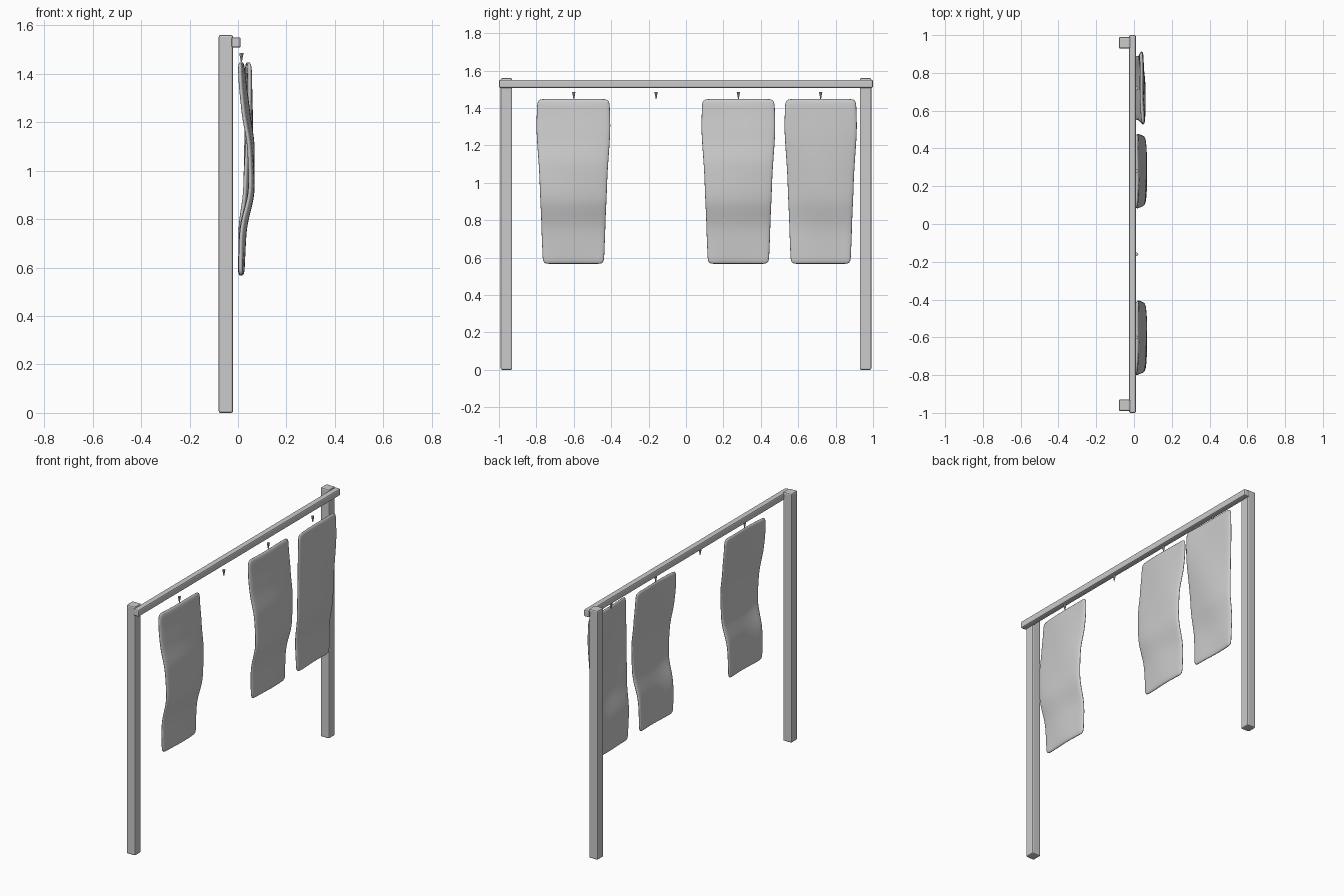
import bpy, bmesh, math

if "Cube" in bpy.data.objects:
    bpy.data.objects.remove(bpy.data.objects["Cube"])


def finish(name, bm):
    bmesh.ops.recalc_face_normals(bm, faces=bm.faces)
    me = bpy.data.meshes.new(name)
    bm.to_mesh(me)
    bm.free()
    ob = bpy.data.objects.new(name, me)
    bpy.context.collection.objects.link(ob)
    return ob


def box(name, lo, hi, bevel):
    bm = bmesh.new()
    bmesh.ops.create_cube(bm, size=1)
    for v in bm.verts:
        for i in range(3):
            v.co[i] = lo[i] if v.co[i] < 0 else hi[i]
    ob = finish(name, bm)
    m = ob.modifiers.new("bevel", "BEVEL")
    m.width, m.segments = bevel, 2
    return ob


def sample(points, z):
    # smooth interpolation through (z, value) pairs listed top to bottom
    for (z0, a), (z1, b) in zip(points, points[1:]):
        if z >= z1 - 1e-6:
            t = (z0 - z) / (z0 - z1)
            t = 0.5 * t + 0.5 * t * t * (3 - 2 * t)
            return a + (b - a) * t
    return points[-1][1]


def hide_panel(name, y, width, profile, twist):
    nu, nv = 8, 16
    half_w = [(1.45, 0.195), (1.3, 0.2), (1.0, 0.182), (0.75, 0.172), (0.565, 0.165)]
    bm = bmesh.new()
    rows = []
    for j in range(nv + 1):
        z = 1.45 - 0.885 * j / nv
        row = []
        for i in range(nu + 1):
            u = 2 * i / nu - 1
            top = max(0, (z - 0.95) / 0.5)
            x = sample(profile, z) - 0.014 * u * u * math.sin(math.pi * j / nv)
            x += twist * u * top + 0.003 * math.sin(3 * u + 9 * z + 7 * y)
            row.append(bm.verts.new((x, y + u * sample(half_w, z) * width, z)))
        rows.append(row)
    for a, b in zip(rows, rows[1:]):
        for i in range(nu):
            bm.faces.new((a[i], a[i + 1], b[i + 1], b[i]))
    ob = finish(name, bm)
    s = ob.modifiers.new("thickness", "SOLIDIFY")
    s.thickness, s.offset = 0.02, 0
    d = ob.modifiers.new("smooth", "SUBSURF")
    d.levels = d.render_levels = 2
    for p in ob.data.polygons:
        p.use_smooth = True
    return ob


# Wooden frame
for side, y in (("front", -0.96), ("back", 0.96)):
    box(side + "_post", (-0.08, y - 0.031, 0), (-0.02, y + 0.031, 1.56), 0.008)
box("cross_beam", (-0.027, -1, 1.508), (0.011, 1, 1.551), 0.008)

# Hanging sheets, bowed forward in the middle
deep = [(1.45, .014), (1.38, .02), (1.25, .036), (1.1, .06), (.92, .062), (.75, .022), (.565, .014)]
flat = [(1.45, .04), (1.38, .045), (1.25, .05), (1.1, .05), (.92, .045), (.75, .016), (.565, .012)]
hide_panel("front_sheet", -0.602, 1.0, deep, 0.006)
hide_panel("middle_sheet", 0.28, 1.0, deep, 0.003)
hide_panel("back_sheet", 0.72, 0.98, flat, -0.006)

# Small tapered hooks
for k, y in enumerate((-0.6, -0.16, 0.28, 0.72)):
    bm = bmesh.new()
    bmesh.ops.create_cone(bm, cap_ends=True, segments=8, radius1=0.002, radius2=0.009, depth=0.038)
    bmesh.ops.translate(bm, verts=bm.verts, vec=(0.014, y, 1.467))
    finish("hook_%d" % (k + 1), bm)
